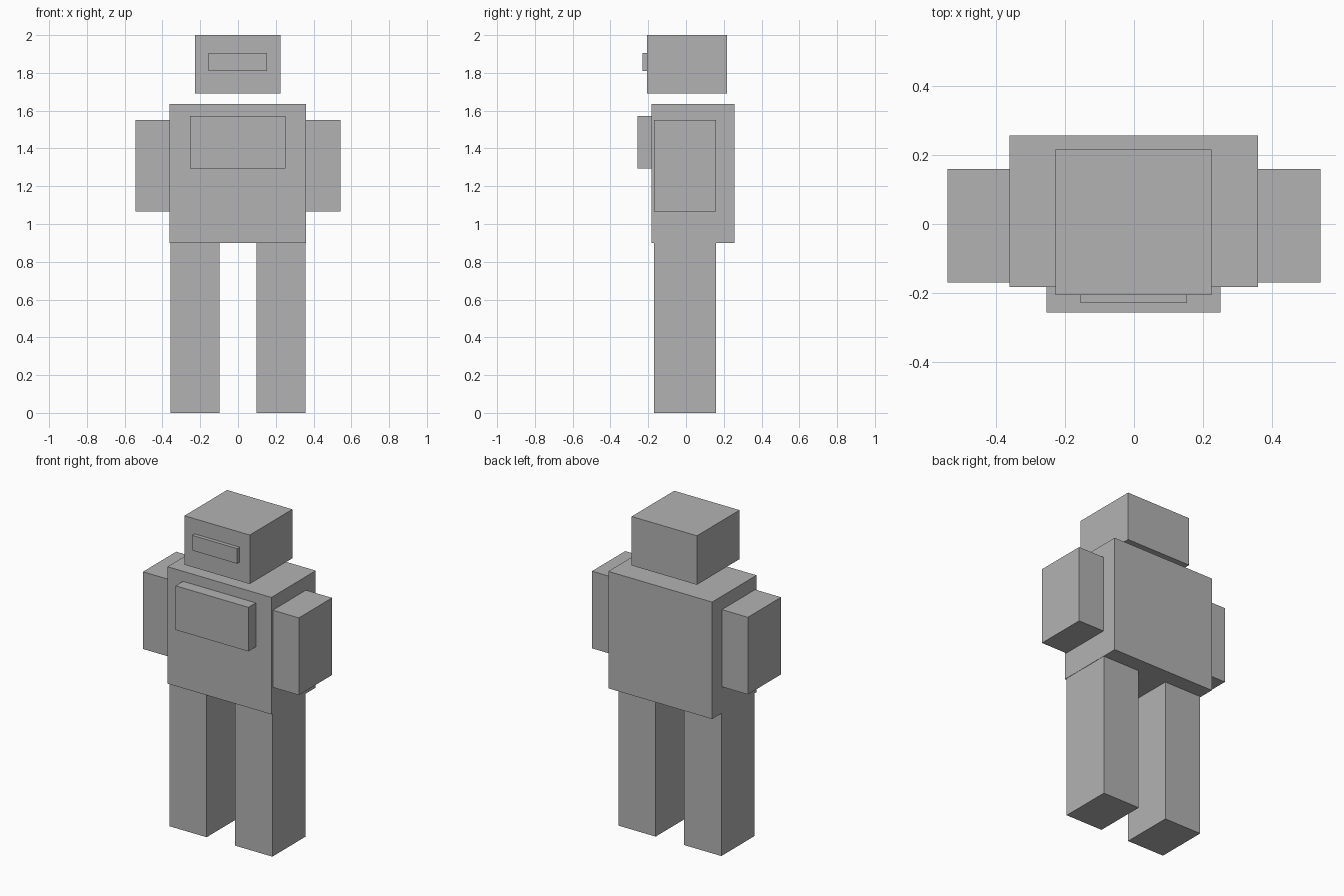
import bpy

if "Cube" in bpy.data.objects:
    bpy.data.objects.remove(bpy.data.objects["Cube"])

# One flat grey for the whole figure
grey = bpy.data.materials.new("plain_grey")
grey.diffuse_color = (0.45, 0.45, 0.45, 1.0)
grey.use_nodes = True
grey.node_tree.nodes["Principled BSDF"].inputs["Base Color"].default_value = grey.diffuse_color


def box(name, x, y, z):
    """Add a block spanning the given (min, max) range on each axis."""
    spans = (x, y, z)
    bpy.ops.mesh.primitive_cube_add(size=1, location=[(a + b) / 2 for a, b in spans])
    obj = bpy.context.object
    obj.name = name
    obj.scale = [b - a for a, b in spans]
    bpy.ops.object.transform_apply(location=False, rotation=False, scale=True)
    obj.data.materials.append(grey)
    return obj


# Head floating above the shoulders, with a raised visor
box("head", (-0.228, 0.226), (-0.206, 0.217), (1.692, 2.0))
box("visor", (-0.156, 0.154), (-0.23, -0.206), (1.81, 1.905))

# Torso with a raised chest plate
box("torso", (-0.362, 0.36), (-0.183, 0.258), (0.9, 1.635))
box("chest_plate", (-0.254, 0.252), (-0.257, -0.183), (1.295, 1.572))

# Mirrored arms and legs
for side, s in (("left", -1), ("right", 1)):
    box(side + "_arm", sorted((s * 0.361, s * 0.542)), (-0.17, 0.16), (1.065, 1.55))
    box(side + "_leg", sorted((s * 0.099, s * 0.358)), (-0.17, 0.16), (0.0, 0.9))
